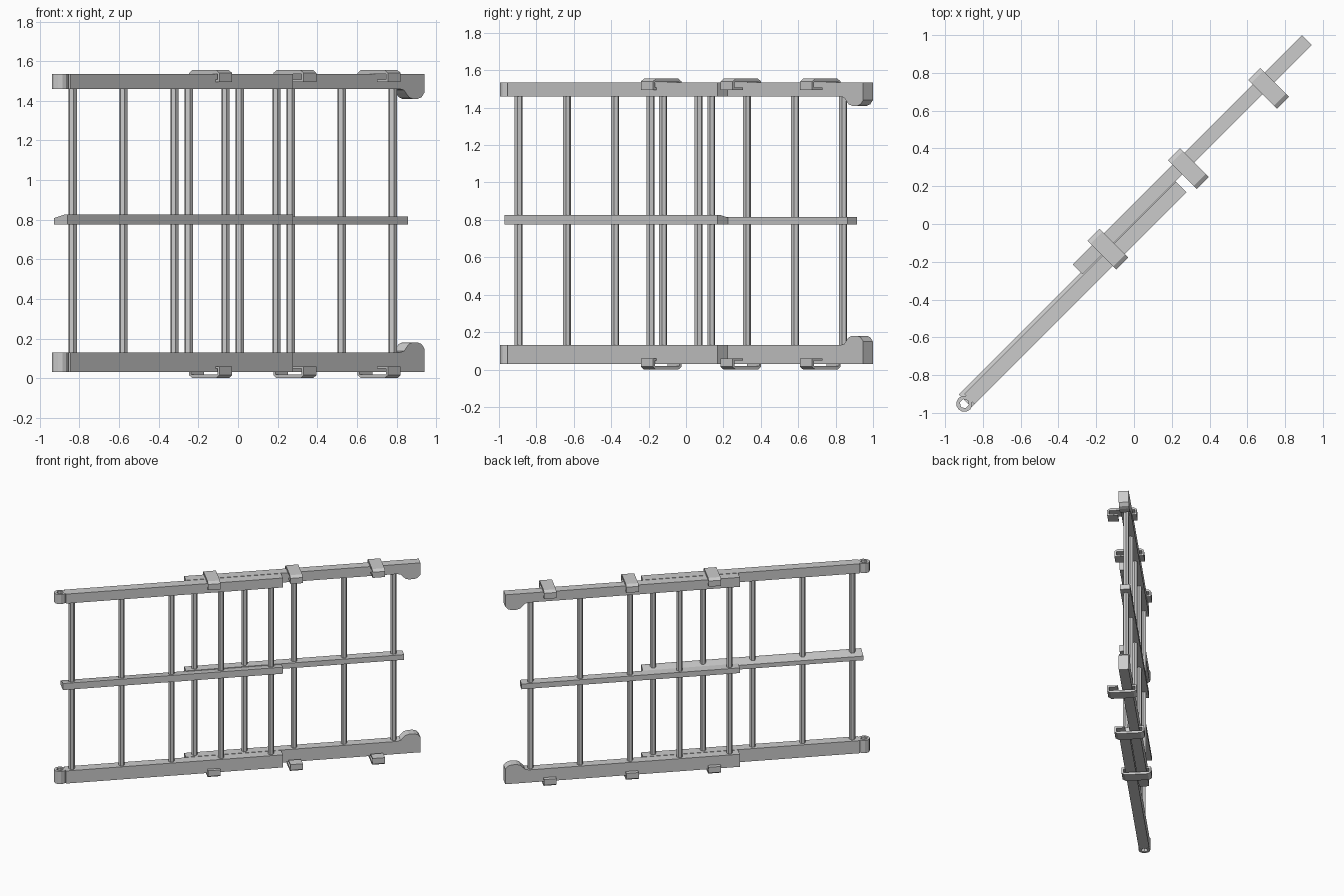
import bpy, bmesh, math
from mathutils import Matrix

if "Cube" in bpy.data.objects:
    bpy.data.objects.remove(bpy.data.objects["Cube"])

ROT = Matrix.Rotation(math.radians(45), 4, 'Z')   # gate runs along the diagonal
TOP = 1.555


def extrude(name, pts, vec, to3d):
    """Extrude a 2D profile along a local vector; local x runs along the gate."""
    bm = bmesh.new()
    f = bm.faces.new([bm.verts.new(to3d(a, b)) for a, b in pts])
    r = bmesh.ops.extrude_face_region(bm, geom=[f])
    bmesh.ops.translate(bm, vec=vec, verts=[v for v in r['geom'] if isinstance(v, bmesh.types.BMVert)])
    bmesh.ops.recalc_face_normals(bm, faces=bm.faces)
    bm.transform(ROT)
    me = bpy.data.meshes.new(name)
    bm.to_mesh(me)
    bm.free()
    ob = bpy.data.objects.new(name, me)
    bpy.context.collection.objects.link(ob)
    return ob


def along(name, pts, u0, u1):            # (v, z) section swept along the gate
    return extrude(name, pts, (u1 - u0, 0, 0), lambda v, z: (u0, v, z))


def upward(name, pts, z0, z1):           # (u, v) plan raised vertically
    return extrude(name, pts, (0, 0, z1 - z0), lambda u, v: (u, v, z0))


def across(name, pts, v0, v1):           # (u, z) side profile given thickness
    return extrude(name, pts, (0, v1 - v0, 0), lambda u, z: (u, v0, z))


def ngon(u, v, r, n, a0=0.0, span=2 * math.pi, closed=True):
    k = n if closed else n + 1
    return [(u + r * math.cos(a0 + span * i / n), v + r * math.sin(a0 + span * i / n)) for i in range(k)]


HU, HV, HR = -1.308, -0.038, 0.043       # hinge centre and radius
RAILS = {"lower": (0.03, 0.13), "upper": (1.46, 1.535)}

for level, (z0, z1) in RAILS.items():
    # front rail
    upward(f"front_{level}_rail", [(HU + 0.036, -0.077), (0.315, -0.077), (0.315, 0.0), (HU + 0.036, 0.0)], z0, z1)
    # hinge eye with six-sided bore, made of two half rings
    for i in range(2):
        a = math.pi * i
        ring = ngon(HU, HV, HR, 6, a, math.pi, False) + ngon(HU, HV, 0.025, 3, a, math.pi, False)[::-1]
        upward(f"{level}_hinge_eye_{i + 1}", ring, z0, z1)
    # rear rail with rounded stop at its free end
    inner, outer, s = (z1, z0, 1) if level == "lower" else (z0, z1, -1)
    prof = [(-0.38, outer), (1.335, outer), (1.335, inner + s * 0.02), (1.315, inner + s * 0.042),
            (1.29, inner + s * 0.05), (1.25, inner + s * 0.05), (1.225, inner + s * 0.042),
            (1.205, inner + s * 0.022), (1.19, inner + s * 0.006), (1.16, inner), (-0.38, inner)]
    across(f"rear_{level}_rail", prof, 0.005, 0.078)

# middle rails, the front one with a sloping back edge
along("front_middle_rail", [(-0.078, 0.775), (0.018, 0.775), (0.018, 0.808), (-0.06, 0.827), (-0.078, 0.827)],
      -1.294, 0.315)
along("rear_middle_rail", [(0.004, 0.775), (0.078, 0.775), (0.078, 0.816), (0.004, 0.816)], -0.38, 1.216)

# upright bars of both sliding panels
for panel, u0, v in (("front", -1.223, -0.042), ("rear", -0.31, 0.042)):
    for i in range(5):
        upward(f"{panel}_bar_{i + 1}", ngon(u0 + 0.364 * i, v, 0.022, 6), 0.12, 1.47)

# hooked guide clips over the upper rails and under the lower rails
half = [(0.085, 1.555), (0.108, 1.54), (0.108, 1.495), (0.03, 1.495), (0.03, 1.507),
        (0.094, 1.507), (0.094, 1.536)]
clip = [(0.004 + v, z) for v, z in half] + [(0.004 - v, z) for v, z in reversed(half)]
for i, u in enumerate((-0.237, 0.365, 0.966)):
    along(f"upper_clip_{i + 1}", clip, u, u + 0.091)
    along(f"lower_clip_{i + 1}", [(v, TOP - z) for v, z in clip], u, u + 0.091)
